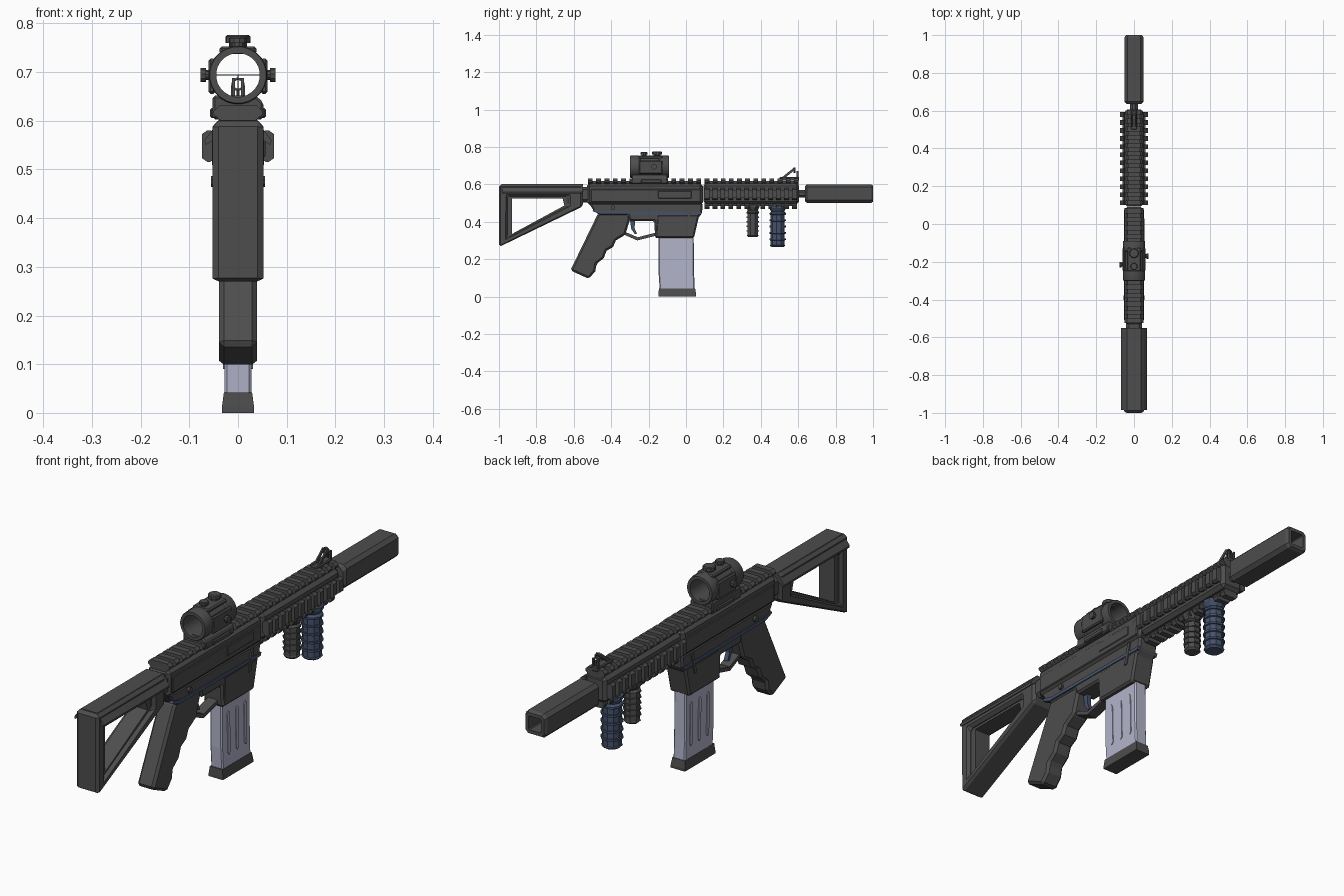
import bpy, bmesh, math
from mathutils import Vector


def material(name, rgb):
    m = bpy.data.materials.new(name)
    m.diffuse_color = (*rgb, 1)
    return m


DARK = material("dark_grey", (0.075, 0.075, 0.075))
BLUE = material("dark_blue", (0.06, 0.085, 0.15))
LAV = material("lavender", (0.45, 0.46, 0.60))


def loft(name, rings, mat=DARK, bevel=0, closed=False, smooth=False):
    """Skin a list of equal-length rings of 3D points; cap the ends unless closed."""
    bm = bmesh.new()
    vs = [[bm.verts.new(p) for p in r] for r in rings]
    n = len(vs[0])
    pairs = list(zip(vs, vs[1:])) + ([(vs[-1], vs[0])] if closed else [])
    for a, b in pairs:
        for i in range(n):
            j = (i + 1) % n
            bm.faces.new((a[i], a[j], b[j], b[i]))
    if not closed:
        bm.faces.new(vs[0])
        bm.faces.new(vs[-1])
    bmesh.ops.recalc_face_normals(bm, faces=bm.faces)
    me = bpy.data.meshes.new(name)
    bm.to_mesh(me)
    bm.free()
    if smooth:
        me.polygons.foreach_set("use_smooth", [True] * len(me.polygons))
        me.set_sharp_from_angle(angle=math.radians(35))
    ob = bpy.data.objects.new(name, me)
    bpy.context.collection.objects.link(ob)
    me.materials.append(mat)
    if bevel:
        b = ob.modifiers.new("bevel", 'BEVEL')
        b.width, b.segments, b.limit_method = bevel, 1, 'ANGLE'
        b.angle_limit = math.radians(40)
    return ob


def side(name, pts, x0, x1, mat=DARK, bevel=0):
    """Side (y, z) profile extruded across x."""
    return loft(name, [[(x, y, z) for y, z in pts] for x in (x0, x1)], mat, bevel)


def cross(name, pts, y0, y1, mat=DARK, bevel=0):
    """Front (x, z) profile extruded along y."""
    return loft(name, [[(x, y, z) for x, z in pts] for y in (y0, y1)], mat, bevel)


def box(name, x, y, z, mat=DARK, bevel=0):
    return side(name, [(y[0], z[0]), (y[1], z[0]), (y[1], z[1]), (y[0], z[1])], *x, mat, bevel)


def frame(name, outer, inner, hw, bevel):
    """Side-profile ring with an opening."""
    return loft(name, [[(s * hw, y, z) for y, z in p]
                       for p, s in ((outer, -1), (outer, 1), (inner, 1), (inner, -1))],
                bevel=bevel, closed=True)


def lathe(name, prof, axis, at, seg=12, mat=DARK, closed=False, smooth=False):
    """Revolve (radius, distance) points round an axis."""
    d = Vector(axis)
    u = d.orthogonal().normalized()
    v = d.cross(u)
    ang = [2 * math.pi * (i + 0.5) / seg for i in range(seg)]
    return loft(name, [[Vector(at) + d * h + (u * math.cos(a) + v * math.sin(a)) * r
                        for a in ang] for r, h in prof], mat, closed=closed, smooth=smooth)


def octagon(h, c, y, zc):
    return [(x, y, zc + z) for x, z in ((h - c, -h), (h, c - h), (h, h - c), (h - c, h),
                                        (c - h, h), (-h, h - c), (-h, c - h), (c - h, -h))]


# Stock: open triangular frame, slimmer inner lip, roof-shaped cheek piece
outer = [(-1, 0.265), (-1, 0.60), (-0.55, 0.60), (-0.55, 0.483)]
middle = [(-0.955, 0.315), (-0.955, 0.535), (-0.63, 0.535), (-0.63, 0.485)]
inner = [(-0.93, 0.335), (-0.93, 0.525), (-0.66, 0.525), (-0.65, 0.487)]
frame("stock_frame", outer, middle, 0.052, 0.014)
frame("stock_inner_lip", [(-0.965, 0.305), (-0.965, 0.545), (-0.62, 0.545), (-0.62, 0.48)],
      inner, 0.036, 0)
cross("stock_cheek_piece", [(-0.037, 0.602), (0.037, 0.602), (0.069, 0.56), (0.066, 0.55),
                            (0.045, 0.565), (-0.045, 0.565), (-0.066, 0.55), (-0.069, 0.56)],
      -0.985, -0.55)
loft("stock_collar", [octagon(0.042, 0.015, y, 0.545) for y in (-0.56, -0.51)])

# Upper receiver and handguard
box("upper_receiver", (-0.05, 0.05), (-0.53, 0.09), (0.49, 0.605), bevel=0.014)
box("handguard", (-0.05, 0.05), (0.093, 0.605), (0.495, 0.605), bevel=0.014)
box("receiver_side_ridge", (-0.053, 0.053), (-0.51, 0.08), (0.505, 0.575), bevel=0.004)
box("ejection_cover", (0.05, 0.056), (-0.15, 0.03), (0.525, 0.565), bevel=0.003)

# Toothed rails: top of receiver, then four faces of the handguard
TOP = [(-0.035, 0.60), (0.035, 0.60), (0.05, 0.613), (0.05, 0.620), (0.038, 0.632),
       (-0.038, 0.632), (-0.05, 0.620), (-0.05, 0.613)]


def rail(name, y0, y1, n, fn):
    step = (y1 - y0) / n
    for i in range(n):
        cross(f"{name}_tooth_{i + 1}", [fn(x, z) for x, z in TOP],
              y0 + i * step, y0 + (i + 0.58) * step)
    cross(f"{name}_base", [fn(x, z) for x, z in
                           ((-0.034, 0.59), (0.034, 0.59), (0.034, 0.617), (-0.034, 0.617))],
          y0, y1 - 0.42 * step)


rail("receiver_rail", -0.525, 0.10, 14, lambda x, z: (x, z))
rail("top_rail", 0.10, 0.62, 12, lambda x, z: (x * 0.9, z))
rail("bottom_rail", 0.10, 0.61, 12, lambda x, z: (x * 0.7, 1.10 - z))
for s, n in ((-1, "left"), (1, "right")):
    rail(n + "_rail", 0.10, 0.61, 12,
         lambda x, z: (s * (0.045 + (z - 0.60) * 0.9), 0.548 + x * 0.65))

# Lower receiver with magazine well
side("lower_receiver", [(-0.52, 0.50), (-0.49, 0.455), (-0.46, 0.435), (-0.31, 0.435),
                        (-0.30, 0.405), (-0.17, 0.405), (-0.165, 0.315), (0.04, 0.315),
                        (0.07, 0.43), (0.085, 0.44), (0.09, 0.50)], -0.045, 0.045, bevel=0.008)
side("magazine_well", [(-0.165, 0.312), (0.042, 0.312), (0.072, 0.44), (-0.155, 0.44)],
     -0.047, 0.047, bevel=0.008)
for s in (-1, 1):
    n = "left" if s < 0 else "right"
    side(n + "_blue_stripe", [(-0.50, 0.457), (-0.46, 0.442), (0.08, 0.438), (0.085, 0.452),
                              (-0.45, 0.456), (-0.495, 0.468)], s * 0.03, s * 0.049, BLUE)
    lathe(n + "_selector", [(0.012, 0), (0.012, 0.055)], (s, 0, 0), (0, -0.39, 0.475), 8)
    side(n + "_well_rib", [(0.0, 0.40), (0.015, 0.40), (0.035, 0.49), (0.02, 0.49)],
         s * 0.03, s * 0.051)

# Pistol grip with finger grooves
side("pistol_grip", [(-0.47, 0.445), (-0.618, 0.14), (-0.52, 0.095), (-0.485, 0.135),
                     (-0.478, 0.175), (-0.44, 0.205), (-0.425, 0.245), (-0.39, 0.265),
                     (-0.375, 0.30), (-0.325, 0.33), (-0.30, 0.41), (-0.30, 0.445)],
     -0.039, 0.039, bevel=0.010)

# Trigger and guard
side("trigger_guard", [(-0.34, 0.335), (-0.26, 0.30), (-0.16, 0.325), (-0.16, 0.342),
                       (-0.258, 0.317), (-0.33, 0.348)], -0.022, 0.022)
side("trigger", [(-0.30, 0.41), (-0.292, 0.36), (-0.275, 0.335), (-0.262, 0.335),
                 (-0.275, 0.365), (-0.272, 0.41)], -0.009, 0.009, BLUE)

# Magazine with raised ribs and base plate
side("magazine", [(-0.14, 0.03), (0.047, 0.03), (0.043, 0.13), (0.041, 0.33), (-0.147, 0.33),
                  (-0.147, 0.13)], -0.028, 0.028, LAV, 0.005)
for i, y in enumerate((-0.105, -0.05, 0.005)):
    side(f"magazine_rib_{i + 1}", [(y - 0.004, 0.10), (y + 0.004, 0.09), (y + 0.012, 0.10),
                                  (y + 0.008, 0.265), (y, 0.275), (y - 0.008, 0.265)],
         -0.031, 0.031, LAV)
loft("magazine_base", [[(-x, a, z), (x, a, z), (x, b, z), (-x, b, z)] for x, a, b, z in
                       ((0.033, -0.147, 0.054, 0), (0.033, -0.147, 0.054, 0.012),
                        (0.029, -0.145, 0.049, 0.042))])

# Barrel and square-bored suppressor
lathe("barrel", [(0.022, 0.59), (0.022, 0.66)], (0, 1, 0), (0, 0, 0.55), 8)
loft("suppressor", [octagon(h, c, y, 0.55) for h, c, y in
                    ((0.04, 0.014, 0.636), (0.05, 0.015, 0.648), (0.05, 0.015, 0.988),
                     (0.043, 0.012, 1.0), (0.029, 0.004, 1.0), (0.026, 0.004, 0.82))])


# Two ribbed foregrips
def foregrip(name, y, r, top, bottom, ribs, seg, mat):
    step = (top - bottom - 0.05) / ribs
    prof = [(r * 0.75, bottom), (r * 0.95, bottom + 0.008)]
    for i in range(ribs):
        z = bottom + 0.012 + i * step
        prof += [(r * 0.87, z), (r * 0.87, z + step * 0.68), (r, z + step * 0.74), (r, z + step)]
    prof += [(r * 0.8, top - 0.03), (r * 1.05, top - 0.012), (r * 1.05, top)]
    lathe(name, prof, (0, 0, 1), (0, y, 0), seg, mat)


foregrip("rear_foregrip", 0.357, 0.036, 0.49, 0.318, 5, 8, DARK)
foregrip("front_foregrip", 0.49, 0.044, 0.485, 0.265, 5, 10, BLUE)

# Folding front sight
box("sight_base", (-0.016, 0.016), (0.50, 0.605), (0.62, 0.64), bevel=0.004)
for s in (-1, 1):
    n = "left" if s < 0 else "right"
    side(n + "_sight_arm", [(0.51, 0.635), (0.53, 0.635), (0.585, 0.68), (0.575, 0.688)],
         s * 0.006, s * 0.012)
    side(n + "_sight_ear", [(0.588, 0.60), (0.602, 0.60), (0.602, 0.672), (0.592, 0.672)],
         s * 0.008, s * 0.014)
lathe("sight_hood", [(0.009, -0.006), (0.014, -0.006), (0.014, 0.006), (0.009, 0.006)],
      (0, 1, 0), (0, 0.58, 0.675), 10, closed=True)
box("sight_post", (-0.003, 0.003), (0.592, 0.60), (0.62, 0.665))

# Optic: hollow tube, body blocks, mount, knobs and reticle
C = 0.694
lathe("optic_tube", [(0.045, -0.30), (0.058, -0.30), (0.060, -0.295), (0.060, -0.25),
                     (0.055, -0.243), (0.055, -0.147), (0.060, -0.14), (0.060, -0.095),
                     (0.058, -0.09), (0.045, -0.09)], (0, 1, 0), (0, 0, C), 24,
      closed=True, smooth=True)
box("optic_top_pad", (-0.038, 0.038), (-0.25, -0.125), (0.737, 0.753), bevel=0.005)
for s in (-1, 1):
    n = "left" if s < 0 else "right"
    box(n + "_optic_body", sorted((s * 0.046, s * 0.061)), (-0.25, -0.125), (0.655, 0.728),
        bevel=0.005)
    lathe(n + "_optic_knob", [(0.010, 0.05), (0.010, 0.066), (0.015, 0.066), (0.015, 0.077)],
          (s, 0, 0), (0, -0.215 if s < 0 else -0.17, C), 10)
cross("optic_mount", [(-0.052, 0.603), (0.052, 0.603), (0.052, 0.638), (0.036, 0.652),
                      (-0.052, 0.652)], -0.29, -0.10, bevel=0.005)
box("mount_clamp", (-0.058, 0.058), (-0.24, -0.13), (0.606, 0.626), bevel=0.004)
for y, r, t in ((-0.225, 0.019, 0.772), (-0.155, 0.026, 0.776)):
    lathe("optic_top_knob", [(r * 0.7, 0.74), (r * 0.7, 0.76), (r, 0.76), (r, t - 0.003),
                             (r * 0.85, t)], (0, 0, 1), (0, y, 0), 10)
box("reticle_horizontal", (-0.046, 0.046), (-0.197, -0.194), (C - 0.001, C + 0.001))
box("reticle_vertical", (-0.001, 0.001), (-0.197, -0.194), (C - 0.046, C))
